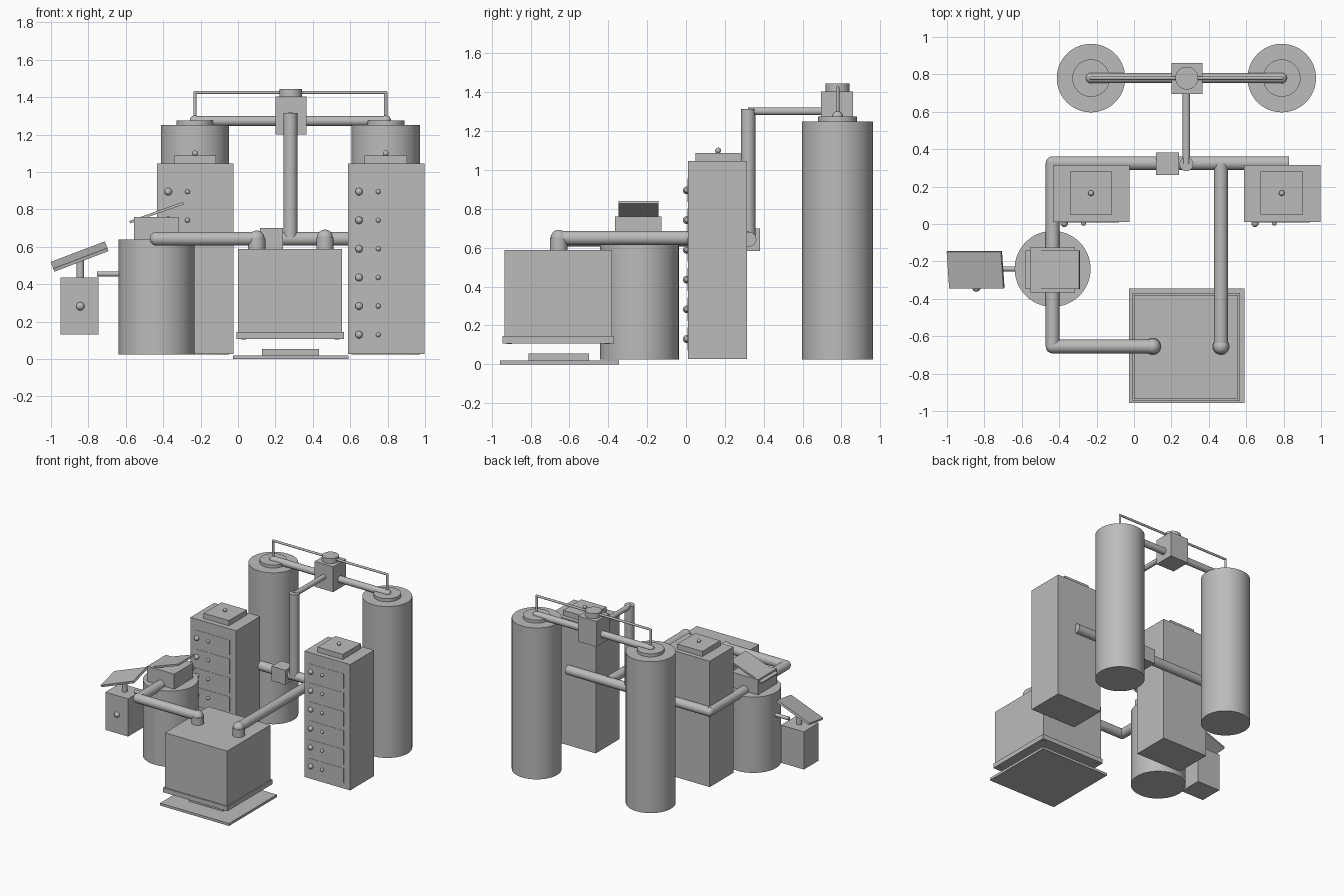
import bpy
import math
from mathutils import Vector

cube = bpy.data.objects.get("Cube")
if cube:
    bpy.data.objects.remove(cube, do_unlink=True)

grey = bpy.data.materials.new("plain grey")
grey.use_nodes = True
grey.diffuse_color = (0.5, 0.5, 0.5, 1)
shader = next(n for n in grey.node_tree.nodes if n.type == 'BSDF_PRINCIPLED')
shader.inputs["Base Color"].default_value = grey.diffuse_color


def finish(name, smooth=False):
    ob = bpy.context.object
    ob.name = name
    ob.data.materials.append(grey)
    if smooth:
        bpy.ops.object.shade_smooth_by_angle(angle=math.radians(40))
    return ob


def box(name, x, y, z):
    """Box from (min, max) ranges."""
    spans = (x, y, z)
    bpy.ops.mesh.primitive_cube_add(size=1, location=[(a + b) / 2 for a, b in spans])
    bpy.context.object.scale = [b - a for a, b in spans]
    bpy.ops.object.transform_apply(location=False, rotation=False)
    return finish(name)


def rod(name, start, end, radius, sides=32):
    """Cylinder between two points."""
    a, b = Vector(start), Vector(end)
    bpy.ops.mesh.primitive_cylinder_add(vertices=sides, radius=radius,
                                        depth=(b - a).length, location=(a + b) / 2)
    bpy.context.object.rotation_euler = (b - a).to_track_quat('Z', 'Y').to_euler()
    return finish(name, True)


def ball(name, center, radius):
    bpy.ops.mesh.primitive_uv_sphere_add(segments=20, ring_count=12,
                                         radius=radius, location=center)
    return finish(name, True)


def pipe(name, points, radius):
    """Straight runs with round elbows."""
    for a, b in zip(points, points[1:]):
        rod(name, a, b, radius)
    for p in points[1:-1]:
        ball(name + "_elbow", p, radius)


def tilted_plate(name, center, size, rotation):
    box(name, *[(-s / 2, s / 2) for s in size])
    ob = bpy.context.object
    ob.location = center
    ob.rotation_euler = [math.radians(r) for r in rotation]


# Tall tanks and control cabinets, one of each per side
for side, cx in (("right", -0.23), ("left", 0.79)):
    rod(side + "_tall_tank", (cx, 0.78, 0.025), (cx, 0.78, 1.25), 0.183, 64)
    rod(side + "_tank_cap", (cx, 0.78, 1.25), (cx, 0.78, 1.275), 0.1, 48)
    ball(side + "_tank_fitting", (cx, 0.78, 1.275), 0.028)
    box(side + "_cabinet", (cx - 0.203, cx + 0.207), (0.01, 0.315), (0.027, 1.045))
    box(side + "_cabinet_lid", (cx - 0.113, cx + 0.113), (0.05, 0.28), (1.045, 1.087))
    ball(side + "_lid_knob", (cx, 0.165, 1.1), 0.015)
    for row in range(6):
        z = 0.13 + row * 0.153
        box(side + "_cabinet_panel", (cx - 0.16, cx + 0.15), (0.008, 0.011),
            (z - 0.06, z + 0.06))
        ball(side + "_large_dial", (cx - 0.143, 0.004, z), 0.02)
        ball(side + "_small_dial", (cx - 0.04, 0.004, z), 0.013)

# Overhead pipework between the tall tanks
rod("overhead_pipe", (-0.23, 0.78, 1.273), (0.79, 0.78, 1.273), 0.027)
pipe("overhead_thin_pipe", [(-0.23, 0.78, 1.27), (-0.23, 0.78, 1.425),
                            (0.79, 0.78, 1.425), (0.79, 0.78, 1.27)], 0.009)
box("overhead_valve_box", (0.2, 0.365), (0.695, 0.86), (1.2, 1.405))
rod("overhead_valve_cap", (0.282, 0.78, 1.405), (0.282, 0.78, 1.445), 0.061)

# Riser from the main pipe to the overhead valve
rod("riser_pipe", (0.28, 0.32, 0.65), (0.28, 0.32, 1.315), 0.037)
rod("riser_branch", (0.28, 0.32, 1.302), (0.28, 0.72, 1.302), 0.02)

# Main pipe loop around the cabinets to the chamber
pipe("main_pipe", [(0.1, -0.655, 0.643), (-0.435, -0.655, 0.643),
                   (-0.435, 0.325, 0.643), (0.83, 0.325, 0.643)], 0.037)
rod("chamber_feed_pipe", (0.465, -0.655, 0.65), (0.465, 0.325, 0.65), 0.037)
box("main_valve_box", (0.118, 0.24), (0.262, 0.382), (0.582, 0.7))

# Chamber with its ports, flange and base
box("chamber", (0, 0.557), (-0.935, -0.38), (0.14, 0.588))
box("chamber_flange", (-0.008, 0.567), (-0.945, -0.37), (0.108, 0.145))
for px, top in ((0.1, 0.645), (0.465, 0.65)):
    rod("chamber_port", (px, -0.655, 0.58), (px, -0.655, top), 0.046)
    ball("chamber_port_elbow", (px, -0.655, top), 0.042)
for bx in (0.03, 0.53):
    for by in (-0.91, -0.405):
        rod("flange_bolt", (bx, by, 0.104), (bx, by, 0.11), 0.014, 16)
box("base_plate", (-0.028, 0.59), (-0.957, -0.345), (0, 0.02))
box("sample_stage", (0.127, 0.433), (-0.81, -0.5), (0.02, 0.055))

# Short tank with an open lidded hopper
rod("short_tank", (-0.435, -0.24, 0.025), (-0.435, -0.24, 0.638), 0.203, 64)
box("hopper", (-0.557, -0.315), (-0.365, -0.125), (0.63, 0.76))
tilted_plate("hopper_lid", (-0.435, -0.245, 0.783), (0.305, 0.205, 0.014), (0, -19.5, 0))

# Control terminal with tilted screen
box("terminal_body", (-0.95, -0.745), (-0.34, -0.15), (0.13, 0.435))
ball("terminal_knob", (-0.843, -0.34, 0.282), 0.022)
rod("terminal_post", (-0.843, -0.245, 0.43), (-0.843, -0.245, 0.54), 0.02)
tilted_plate("terminal_screen", (-0.847, -0.245, 0.548), (0.31, 0.2, 0.018), (11, -20.8, 0))
rod("terminal_conduit", (-0.755, -0.24, 0.455), (-0.6, -0.24, 0.455), 0.014)
